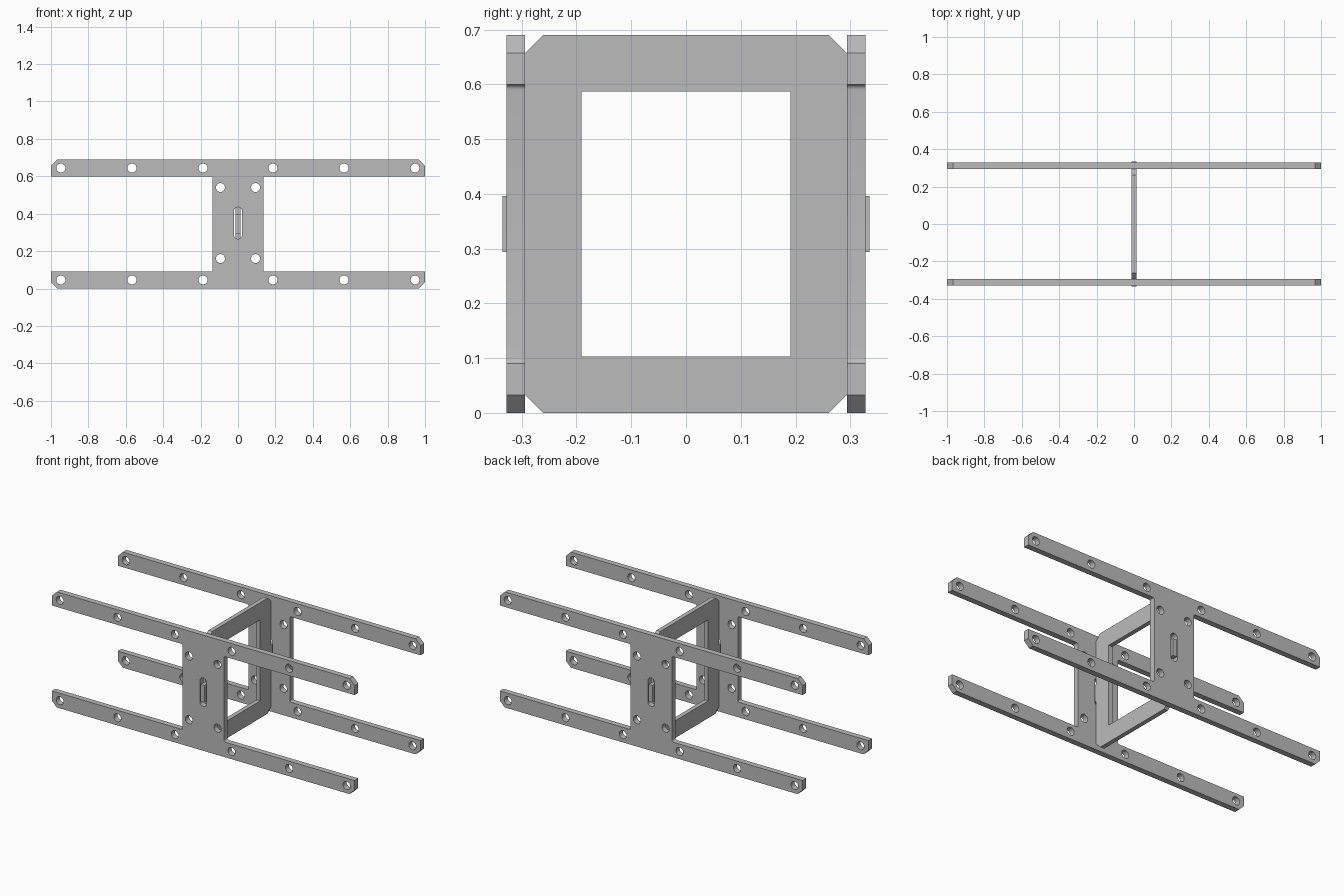
import bpy
from math import pi, sin, cos, radians

cube = bpy.data.objects.get("Cube")
if cube:
    bpy.data.objects.remove(cube, do_unlink=True)

grey = bpy.data.materials.new("grey")
grey.use_nodes = True
colour = (0.5, 0.5, 0.5, 1)
grey.diffuse_color = colour
grey.node_tree.nodes["Principled BSDF"].inputs["Base Color"].default_value = colour

H = 0.69          # overall height
MID = H / 2
ARM = 0.09        # arm width
CUT = 0.033       # corner chamfer
COL = 0.136       # half width of the column
R = 0.01          # inner fillet
PLATE_IN, PLATE_OUT = 0.294, 0.328


def arc(cx, cy, r, start, end, n):
    step = (end - start) / n
    return [(cx + r * cos(radians(start + step * i)),
             cy + r * sin(radians(start + step * i))) for i in range(n + 1)]


def circle(cx, cy, r, n=24):
    return arc(cx, cy, r, 0, 360, n)[:-1]


def four_way(quarter):
    """Mirror a quarter outline, running from right to top, about both axes."""
    top = quarter + [(-x, y) for x, y in reversed(quarter)]
    full = top + [(x, -y) for x, y in reversed(top)]
    return [(x, y + MID) for x, y in full]


def sheet(name, loops, thickness, location, rotation):
    """Extrude a flat outline with holes into a solid sheet."""
    curve = bpy.data.curves.new(name + "_profile", "CURVE")
    curve.dimensions = "2D"
    curve.fill_mode = "BOTH"
    curve.extrude = thickness / 2
    for loop in loops:
        spline = curve.splines.new("POLY")
        spline.points.add(len(loop) - 1)
        for point, (x, y) in zip(spline.points, loop):
            point.co = (x, y, 0, 1)
        spline.use_cyclic_u = True
    obj = bpy.data.objects.new(name, curve)
    bpy.context.collection.objects.link(obj)
    obj.location, obj.rotation_euler = location, rotation
    bpy.ops.object.select_all(action="DESELECT")
    obj.select_set(True)
    bpy.context.view_layer.objects.active = obj
    bpy.ops.object.convert(target="MESH")
    obj = bpy.context.object
    obj.name = name
    bpy.ops.object.mode_set(mode="EDIT")
    bpy.ops.mesh.select_all(action="SELECT")
    bpy.ops.mesh.remove_doubles(threshold=0.0001)
    bpy.ops.mesh.normals_make_consistent(inside=False)
    bpy.ops.object.mode_set(mode="OBJECT")
    obj.data.materials.clear()
    obj.data.materials.append(grey)
    bpy.ops.object.shade_smooth_by_angle(angle=radians(30))


# Side plates: column with four chamfered arms, bolt holes and a slot
inner = MID - ARM
plate = four_way([(COL, 0)] + arc(COL + R, inner - R, R, 180, 90, 5)
                 + [(1, inner), (1, MID - CUT), (1 - CUT, MID)])
# drop the doubled points on the mirror line
plate = [p for i, p in enumerate(plate) if p != plate[i - 1]]
slot = [(x, y + MID + 0.005) for x, y in
        arc(0, 0.063, 0.022, 0, 180, 12) + arc(0, -0.063, 0.022, 180, 360, 12)]
holes = [circle(s * x, MID + t * 0.299, 0.024)
         for x in (0.187, 0.567, 0.947) for s in (-1, 1) for t in (-1, 1)]
holes += [circle(s * 0.094, MID + 0.005 + t * 0.19, 0.024)
          for s in (-1, 1) for t in (-1, 1)]
for name, side in (("front_plate", -1), ("back_plate", 1)):
    sheet(name, [plate, slot] + holes, PLATE_OUT - PLATE_IN,
          (0, side * (PLATE_IN + PLATE_OUT) / 2, 0), (pi / 2, 0, 0))

# Cross frame: chamfered ring with a tab through each plate slot
TAB = 0.051
frame = four_way([(0.335, 0), (0.335, TAB), (PLATE_IN, TAB),
                  (PLATE_IN, MID - CUT), (PLATE_IN - CUT, MID)])
frame = [p for i, p in enumerate(frame) if p != frame[i - 1]]
window = four_way([(0.191, 0.242)])
sheet("cross_frame", [frame, window], 0.026, (0, 0, 0), (pi / 2, 0, pi / 2))
